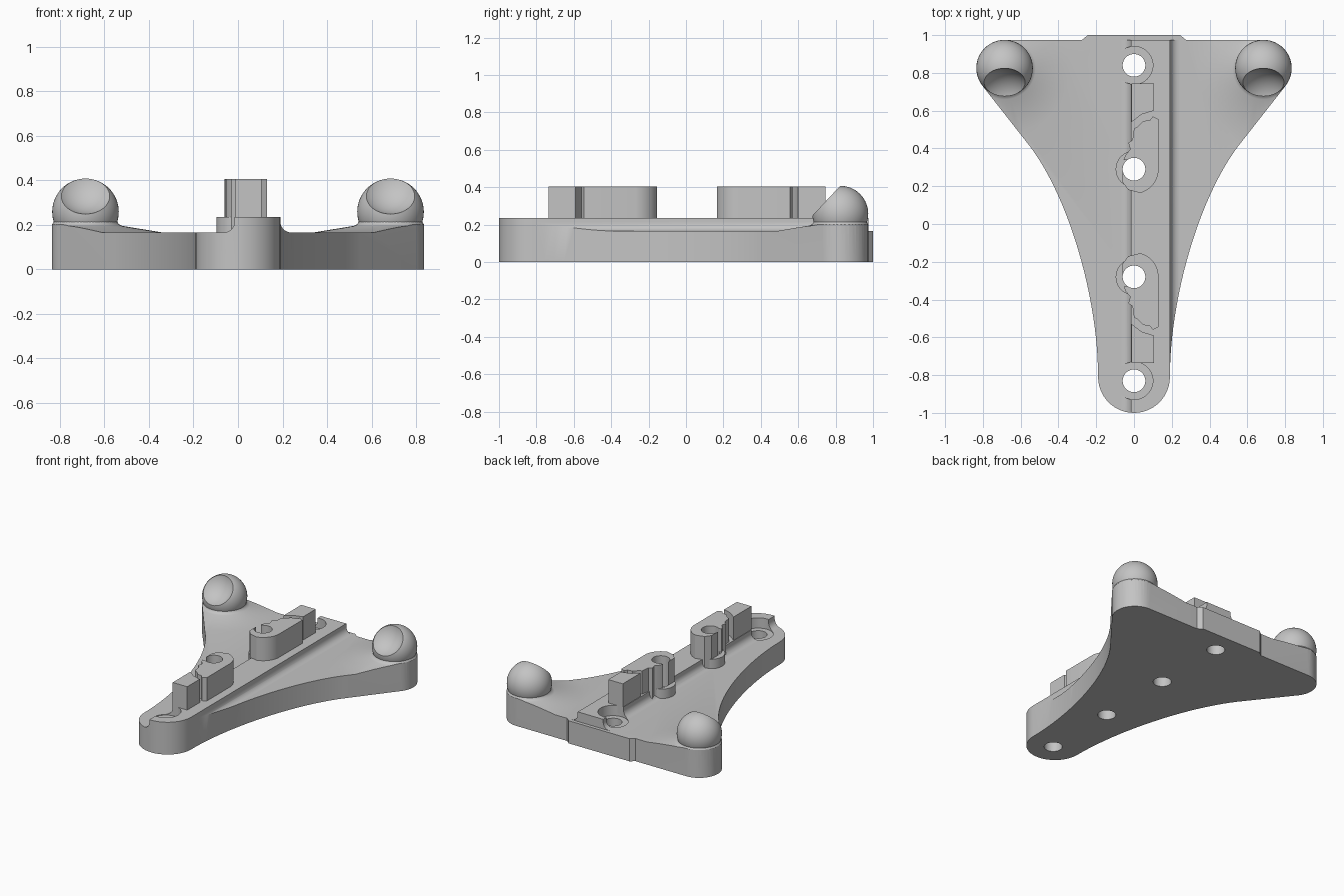
import bpy, bmesh
from math import pi, cos, sin, radians
from mathutils import Vector, Matrix

cube = bpy.data.objects.get("Cube")
if cube:
    bpy.data.objects.remove(cube, do_unlink=True)

grey = bpy.data.materials.new("matte_grey")
grey.use_nodes = True
grey.diffuse_color = (0.55, 0.55, 0.55, 1)
grey.node_tree.nodes["Principled BSDF"].inputs["Base Color"].default_value = grey.diffuse_color

MID_Y = 0.005          # mirror line between the front and rear fittings
PLATE_TOP, RIDGE_TOP, HOOK_TOP = 0.165, 0.235, 0.405
BALL_X, BALL_Y, BALL_Z, BALL_R = 0.685, 0.825, 0.258, 0.15


def make(name, bm):
    bmesh.ops.recalc_face_normals(bm, faces=bm.faces)
    mesh = bpy.data.meshes.new(name)
    bm.to_mesh(mesh)
    bm.free()
    mesh.materials.append(grey)
    obj = bpy.data.objects.new(name, mesh)
    bpy.context.collection.objects.link(obj)
    return obj


def prism(name, points, low, high, axis="Z"):
    """Extrude a closed outline along Z, or an x-z profile along Y."""
    bm = bmesh.new()
    place = (lambda a, b: (a, b, low)) if axis == "Z" else (lambda a, b: (a, low, b))
    face = bm.faces.new([bm.verts.new(place(a, b)) for a, b in points])
    grown = bmesh.ops.extrude_face_region(bm, geom=[face])["geom"]
    shift = (0, 0, high - low) if axis == "Z" else (0, high - low, 0)
    bmesh.ops.translate(bm, vec=shift, verts=[v for v in grown if isinstance(v, bmesh.types.BMVert)])
    return make(name, bm)


def arc(cx, cy, r, start, end, steps):
    angles = [radians(start + (end - start) * i / steps) for i in range(steps + 1)]
    return [(cx + r * cos(a), cy + r * sin(a)) for a in angles]


def cylinder(name, x, y, r, low, high):
    return prism(name, arc(x, y, r, 0, 360, 48)[:-1], low, high)


def box(name, x0, x1, y0, y1, z0, z1):
    return prism(name, [(x0, y0), (x1, y0), (x1, y1), (x0, y1)], z0, z1)


def ball(name, centre, r):
    bm = bmesh.new()
    bmesh.ops.create_uvsphere(bm, u_segments=48, v_segments=32, radius=r,
                              matrix=Matrix.Translation(centre))
    return make(name, bm)


def lathe(name, profile, x, y):
    bm = bmesh.new()
    verts = [bm.verts.new((r, 0, z)) for r, z in profile]
    edges = [bm.edges.new(pair) for pair in zip(verts, verts[1:])]
    bmesh.ops.spin(bm, geom=verts + edges, cent=(0, 0, 0), axis=(0, 0, 1), angle=2 * pi, steps=64)
    bmesh.ops.remove_doubles(bm, verts=bm.verts, dist=1e-5)
    bmesh.ops.translate(bm, vec=(x, y, 0), verts=bm.verts)
    return make(name, bm)


def combine(obj, tool, operation):
    mod = obj.modifiers.new(operation.lower(), "BOOLEAN")
    mod.operation, mod.solver, mod.object = operation, "EXACT", tool
    bpy.context.view_layer.objects.active = obj
    bpy.ops.object.modifier_apply(modifier=mod.name)
    bpy.data.objects.remove(tool, do_unlink=True)


# Outline of the plate: round nose, concave flank, round corner, rear tab
nose = arc(0, -0.81, 0.19, -90, 0, 14)
p0, p1, p2, p3 = (Vector(p) for p in ((0.19, -0.81), (0.19, -0.4), (0.34, 0.13), (0.55, 0.41)))
flank = []
for i in range(1, 25):
    t = i / 24
    flank.append(tuple(p0 * (1 - t) ** 3 + p1 * 3 * t * (1 - t) ** 2
                       + p2 * 3 * t * t * (1 - t) + p3 * t ** 3))
corner = arc(BALL_X, BALL_Y, BALL_R, -38, 90, 16)
half = nose + flank + corner + [(0.275, 0.975), (0.245, 1.0)]
outline = half + [(-x, y) for x, y in reversed(half[1:])]

# Plate top: flat slab, ridge with filleted feet, sloped corner pads
plate = box("plate", -1.3, 1.3, -1.3, 1.3, -0.1, PLATE_TOP)
right_foot = arc(0.24, 0.215, 0.05, 180, 270, 8)
left_foot = arc(-0.065, 0.215, 0.05, 270, 360, 8)
ridge = ([(-0.015, RIDGE_TOP), (0.19, RIDGE_TOP)] + right_foot
         + [(0.24, 0.1), (-0.065, 0.1)] + left_foot)
combine(plate, prism("ridge", ridge, -1.1, 0.975, "Y"), "UNION")
pad = [(0, 0.1), (0.41, 0.1), (0.41, 0.155), (0.165, 0.195), (0.15, 0.202),
       (0.143, 0.212), (0.14, 0.222), (0, 0.222)]
for side in (-1, 1):
    combine(plate, lathe("pad", pad, side * BALL_X, BALL_Y), "UNION")
combine(plate, prism("outline", outline, 0, 0.6), "INTERSECT")

# Bosses under the hooks, screw holes and counterbores
for end in (-1, 1):
    hook_y, screw_y = MID_Y + end * 0.285, MID_Y + end * 0.835
    combine(plate, cylinder("boss", 0, hook_y, 0.097, 0.1, RIDGE_TOP - 0.001), "UNION")
    combine(plate, cylinder("counterbore", 0, screw_y, 0.1, PLATE_TOP - 0.005, 0.5), "DIFFERENCE")
    for y in (hook_y, screw_y):
        combine(plate, cylinder("hole", 0, y, 0.06, -0.1, 0.6), "DIFFERENCE")
parts = [plate]

# Hooks with a ragged inner edge, each beside a separate catch block
hook = (arc(0.0, 0.285, 0.13, -75, -5, 10)
        + [(0.13, 0.55), (0.1, 0.565), (0.085, 0.545), (0.05, 0.54), (0.02, 0.51), (0, 0.5),
           (-0.008, 0.44), (-0.03, 0.425), (-0.02, 0.39), (-0.045, 0.36), (-0.06, 0.32),
           (-0.06, 0.215), (-0.03, 0.175)])
catch = [(0.105, 0.595), (0.105, 0.74), (-0.012, 0.74), (-0.012, 0.535), (0.04, 0.575)]
for end, label in ((-1, "front"), (1, "rear")):
    def flip(points):
        return [(x, MID_Y + end * y) for x, y in points]
    body = prism(label + "_hook", flip(hook), 0.12, HOOK_TOP)
    combine(body, cylinder("bore", 0, MID_Y + end * 0.285, 0.06, 0, 0.6), "DIFFERENCE")
    mouth = flip([(-0.2, 0.29), (0, 0.29), (0, 0.335), (-0.2, 0.335)])
    combine(body, prism("mouth", mouth, RIDGE_TOP, 0.6), "DIFFERENCE")
    parts += [body, prism(label + "_catch", flip(catch), 0.18, HOOK_TOP)]

# Corner balls, each with a shallow dish facing forward and up
aim = Vector((0, -0.075, 0.07)).normalized()
for side, label in ((-1, "right"), (1, "left")):
    centre = Vector((side * BALL_X, BALL_Y, BALL_Z))
    knob = ball(label + "_ball", centre, BALL_R - 0.0005)
    combine(knob, ball("dish", centre + aim * 0.233, 0.17), "DIFFERENCE")
    parts.append(knob)

# Smooth curves, crisp edges
for obj in parts:
    bpy.ops.object.select_all(action="DESELECT")
    obj.select_set(True)
    bpy.context.view_layer.objects.active = obj
    bpy.ops.object.shade_smooth_by_angle(angle=radians(30))
